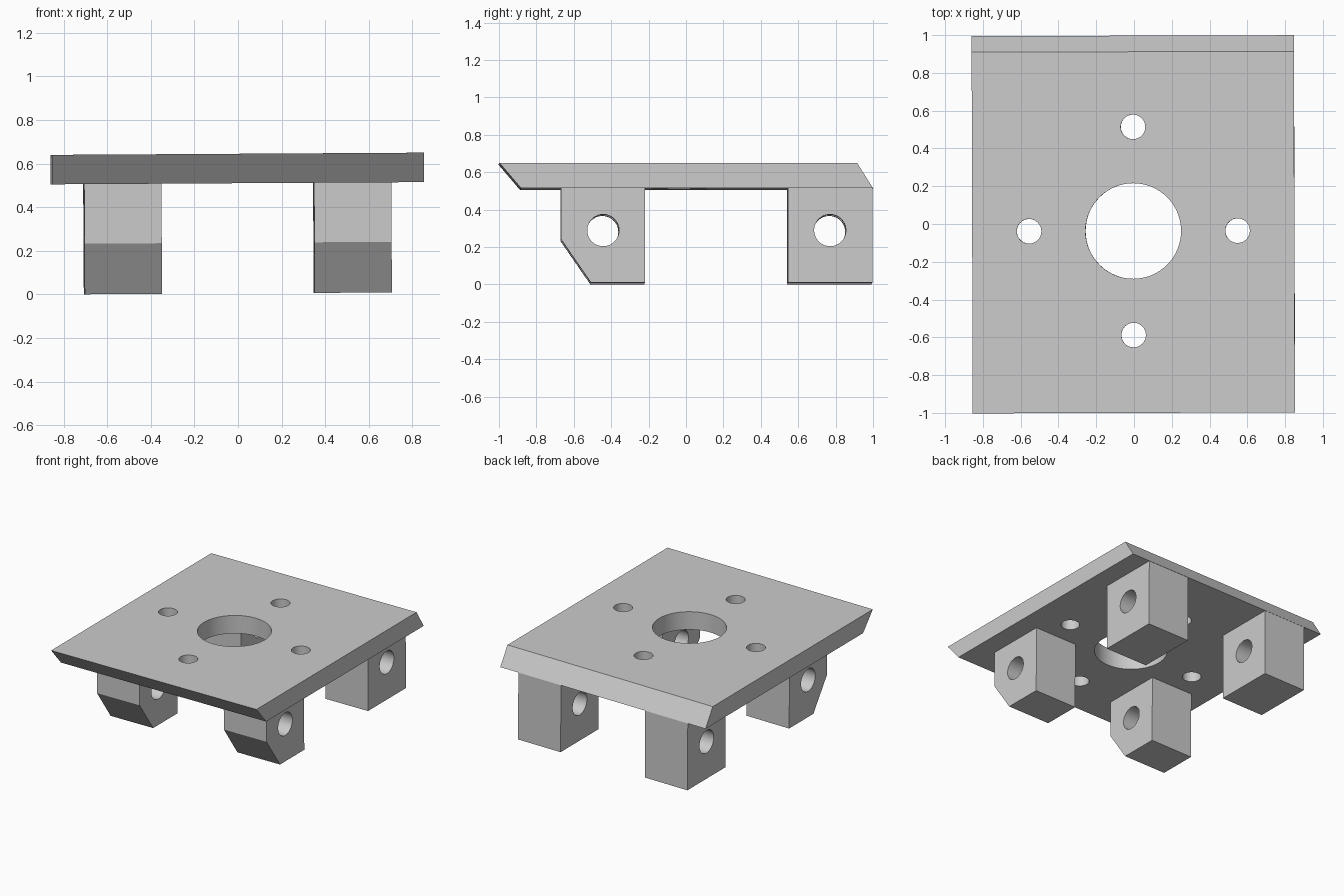
import bpy, bmesh
from math import pi
from mathutils import Matrix

if "Cube" in bpy.data.objects:
    bpy.data.objects.remove(bpy.data.objects["Cube"])

# The whole model leans very slightly
LEAN = Matrix.Rotation(0.003, 4, 'Z') @ Matrix.Rotation(-0.006, 4, 'Y')


def extrude_profile(name, profile, x0, x1):
    """Solid made by sweeping a (y, z) profile from x0 to x1."""
    bm = bmesh.new()
    face = bm.faces.new([bm.verts.new((x0, y, z)) for y, z in profile])
    out = bmesh.ops.extrude_face_region(bm, geom=[face])
    moved = [v for v in out['geom'] if isinstance(v, bmesh.types.BMVert)]
    bmesh.ops.translate(bm, verts=moved, vec=(x1 - x0, 0, 0))
    bmesh.ops.recalc_face_normals(bm, faces=bm.faces)
    mesh = bpy.data.meshes.new(name)
    bm.to_mesh(mesh)
    bm.free()
    ob = bpy.data.objects.new(name, mesh)
    bpy.context.collection.objects.link(ob)
    return ob


def drill(ob, centre, radius, depth, axis):
    """Cut a round through-hole along 'X' or 'Z'."""
    rot = (0, pi / 2, 0) if axis == 'X' else (0, 0, 0)
    bpy.ops.mesh.primitive_cylinder_add(vertices=64, radius=radius, depth=depth,
                                        location=centre, rotation=rot)
    cutter = bpy.context.object
    cutter.name = "hole_cutter"
    cutter.hide_render = True
    mod = ob.modifiers.new("hole", 'BOOLEAN')
    mod.operation, mod.solver, mod.object = 'DIFFERENCE', 'EXACT', cutter
    bpy.ops.object.select_all(action='DESELECT')
    ob.select_set(True)
    bpy.context.view_layer.objects.active = ob
    bpy.ops.object.modifier_apply(modifier=mod.name)
    bpy.data.objects.remove(cutter, do_unlink=True)


parts = []

# Plate with slanted front and back edges
plate = extrude_profile("plate", [(-1, 0.645), (-0.885, 0.51), (0.997, 0.51), (0.912, 0.645)],
                        -0.853, 0.853)
drill(plate, (0, -0.037, 0.58), 0.253, 0.5, 'Z')
for x, y in [(0.552, -0.037), (-0.552, -0.037), (0, 0.514), (0, -0.588)]:
    drill(plate, (x, y, 0.58), 0.065, 0.5, 'Z')
parts.append(plate)

# Lugs under the plate: front pair is chamfered, back pair is square
lugs = {
    "front_lug": ([(-0.67, 0.51), (-0.67, 0.237), (-0.51, 0.005), (-0.22, 0.005), (-0.22, 0.51)], -0.445),
    "back_lug": ([(0.542, 0.51), (0.542, 0.005), (0.995, 0.005), (0.995, 0.51)], 0.768),
}
for name, (profile, hole_y) in lugs.items():
    for side, s in (("left", -1), ("right", 1)):
        lug = extrude_profile(f"{name}_{side}", profile, s * 0.35, s * 0.704)
        drill(lug, (s * 0.527, hole_y, 0.285), 0.085, 0.6, 'X')
        parts.append(lug)

# Smooth hole walls, sharp edges elsewhere
bpy.ops.object.select_all(action='DESELECT')
for ob in parts:
    ob.select_set(True)
    ob.matrix_world = LEAN @ ob.matrix_world
bpy.context.view_layer.objects.active = plate
bpy.ops.object.shade_smooth_by_angle()
